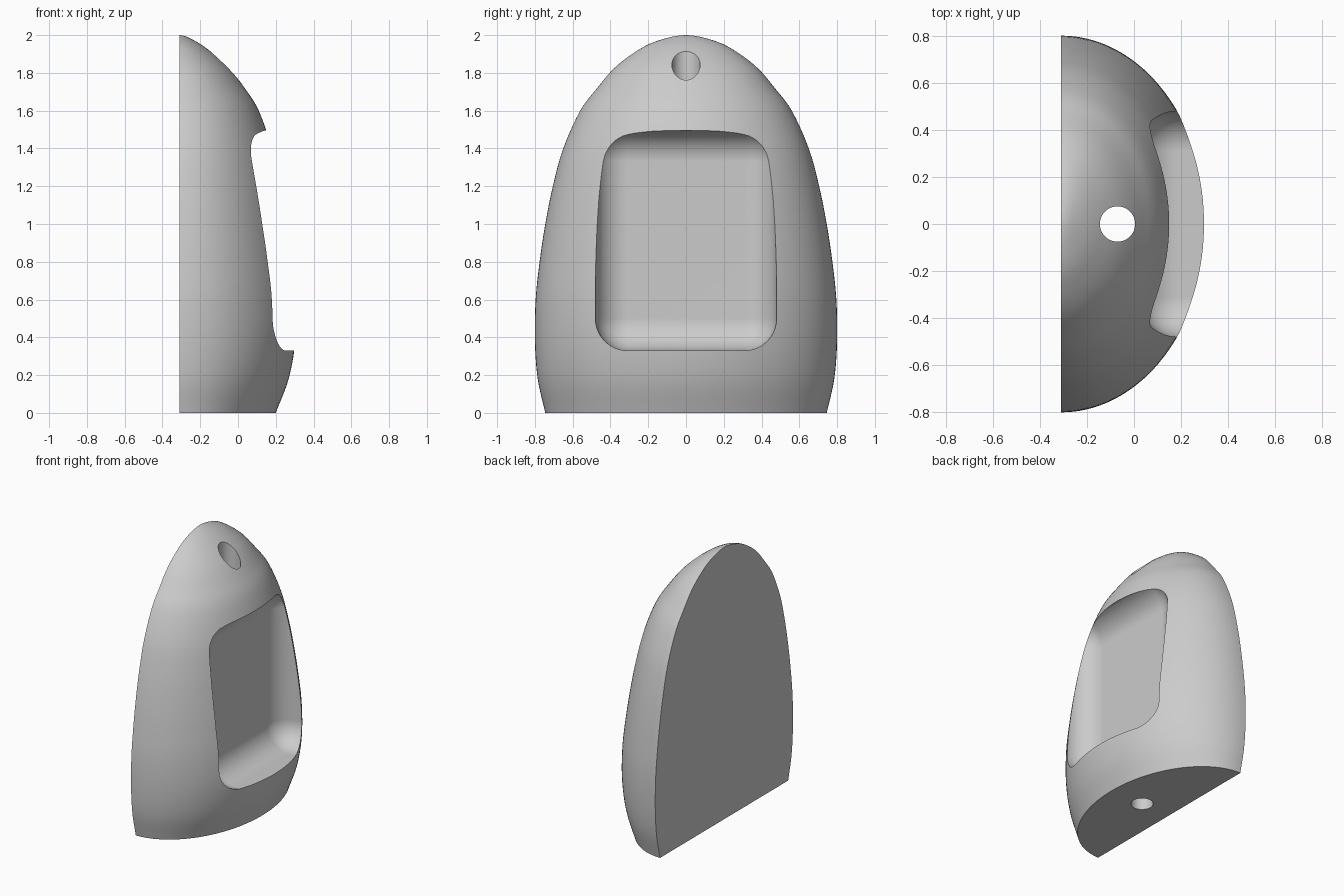
import bpy, bmesh, math
from mathutils import Vector

cube = bpy.data.objects.get("Cube")
if cube:
    bpy.data.objects.remove(cube, do_unlink=True)

BACK_X = -0.31
ARC_STEPS = 72
ROW_STEPS = 5

# Body profile: half width, depth, height
PROFILE = [Vector(p) for p in (
    (0.745, 0.51, 0), (0.785, 0.578, 0.18), (0.80, 0.613, 0.38), (0.796, 0.613, 0.6),
    (0.775, 0.593, 0.8), (0.745, 0.565, 1.0), (0.705, 0.532, 1.2), (0.65, 0.489, 1.4),
    (0.56, 0.42, 1.6), (0.47, 0.345, 1.72), (0.385, 0.268, 1.82), (0.285, 0.182, 1.9),
    (0.165, 0.09, 1.965), (0, 0, 2))]


def material(name, colour):
    mat = bpy.data.materials.new(name)
    mat.use_nodes = True
    mat.diffuse_color = colour
    mat.node_tree.nodes["Principled BSDF"].inputs["Base Color"].default_value = colour
    return mat


def add_object(name, bm):
    bmesh.ops.recalc_face_normals(bm, faces=bm.faces[:])
    mesh = bpy.data.meshes.new(name)
    bm.to_mesh(mesh)
    bm.free()
    obj = bpy.data.objects.new(name, mesh)
    bpy.context.collection.objects.link(obj)
    return obj


def smooth_rows(points):
    """Catmull-Rom curve through the points, mirrored past the tip."""
    tip = points[-2]
    pts = [2 * points[0] - points[1]] + points + [Vector((-tip.x, -tip.y, tip.z))]
    rows = []
    for a, b, c, d in zip(pts, pts[1:], pts[2:], pts[3:]):
        for i in range(ROW_STEPS):
            t = i / ROW_STEPS
            rows.append(0.5 * (2 * b + (c - a) * t + (2 * a - 5 * b + 4 * c - d) * t * t
                               + (3 * b - a - 3 * c + d) * t ** 3))
    return rows


# Domed half-body lofted from half ellipses
bm = bmesh.new()
rings = []
for width, depth, z in smooth_rows(PROFILE):
    ring = []
    for i in range(ARC_STEPS + 1):
        a = math.pi * (i / ARC_STEPS - 0.5)
        ring.append(bm.verts.new((BACK_X + depth * math.cos(a), width * math.sin(a), z)))
    rings.append(ring)
for low, high in zip(rings, rings[1:]):
    for i in range(ARC_STEPS):
        bm.faces.new((low[i], low[i + 1], high[i + 1], high[i]))
tip = bm.verts.new((BACK_X, 0, PROFILE[-1].z))
for i in range(ARC_STEPS):
    bm.faces.new((rings[-1][i], rings[-1][i + 1], tip))
bm.faces.new(rings[0])
bm.faces.new([r[0] for r in rings] + [tip] + [r[-1] for r in reversed(rings)])
body = add_object("body", bm)
body.data.materials.append(material("light grey", (0.6, 0.6, 0.6, 1)))

# Rounded box that hollows out the front panel
bm = bmesh.new()
bmesh.ops.create_cube(bm, size=1)
bmesh.ops.scale(bm, vec=(1, 0.96, 1.17), verts=bm.verts)
bmesh.ops.translate(bm, vec=(0.515, 0, 0.915), verts=bm.verts)
bmesh.ops.bevel(bm, geom=bm.edges[:], offset=0.17, segments=10, profile=0.5, affect='EDGES')
panel_cutter = add_object("panel_cutter", bm)

# Upright rod that drills the cord hole
bm = bmesh.new()
bmesh.ops.create_cone(bm, cap_ends=True, segments=48, radius1=0.075, radius2=0.075, depth=3)
bmesh.ops.translate(bm, vec=(-0.07, 0, 1), verts=bm.verts)
hole_cutter = add_object("hole_cutter", bm)

# Cut the body and finish the shading
bpy.ops.object.select_all(action='DESELECT')
bpy.context.view_layer.objects.active = body
body.select_set(True)
for cutter in (panel_cutter, hole_cutter):
    cutter.hide_render = True
    cut = body.modifiers.new(cutter.name, 'BOOLEAN')
    cut.operation = 'DIFFERENCE'
    cut.solver = 'EXACT'
    cut.object = cutter
    bpy.ops.object.modifier_apply(modifier=cut.name)
    bpy.data.objects.remove(cutter, do_unlink=True)
bpy.ops.object.shade_smooth_by_angle(angle=math.radians(30))
normals = body.modifiers.new("even_normals", 'WEIGHTED_NORMAL')
normals.keep_sharp = True
